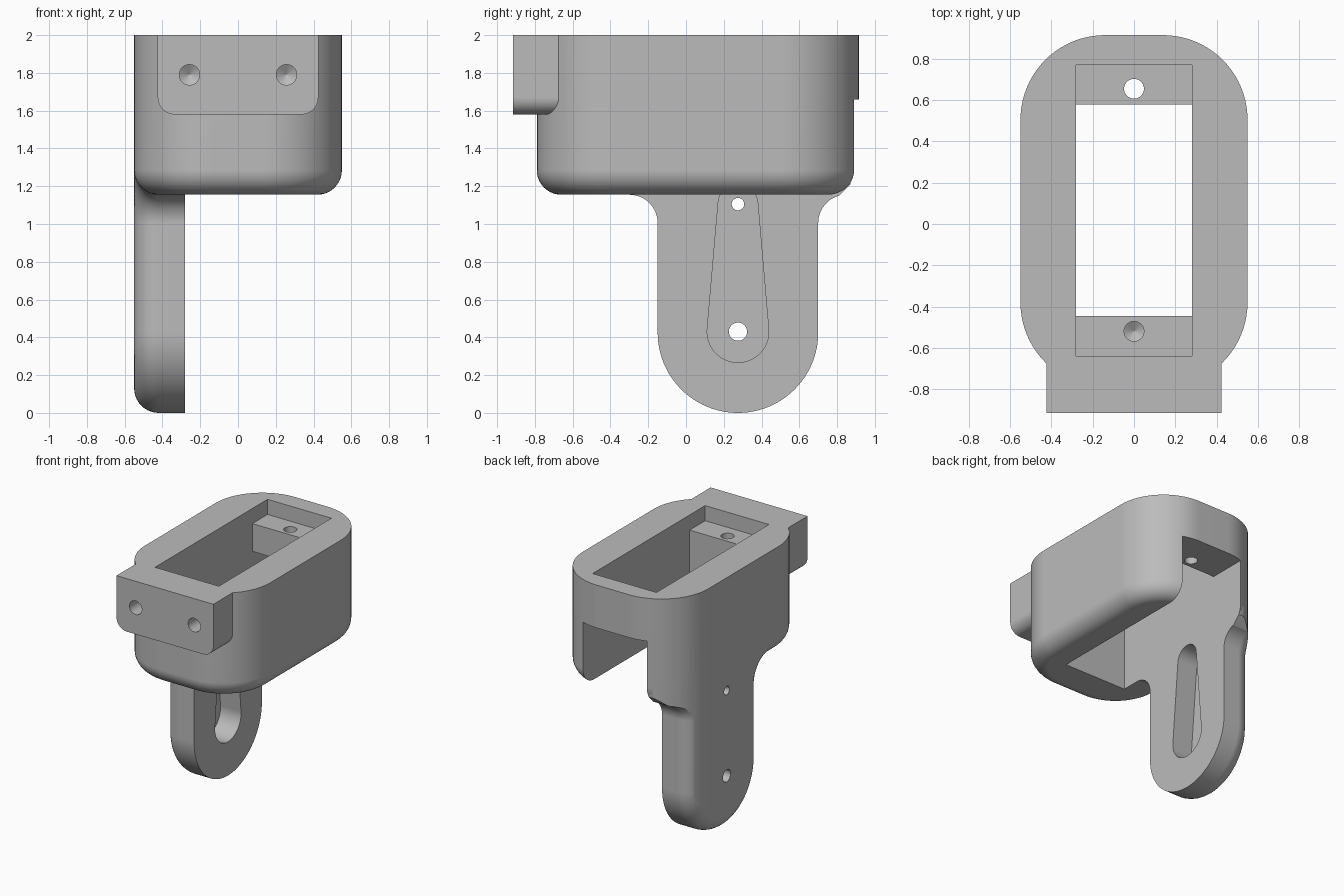
import bpy, bmesh
from math import sin, cos, pi, radians
from mathutils import Vector

old = bpy.data.objects.get("Cube")
if old:
    bpy.data.objects.remove(old, do_unlink=True)

FILLET = 0.13
BOTTOM = 1.155
WALL = 0.55
POCKET = 0.28


def arc(cx, cy, r, a0, a1, n):
    """Points on an arc, angles in degrees."""
    angles = [radians(a0 + (a1 - a0) * i / n) for i in range(n + 1)]
    return [(cx + r * cos(a), cy + r * sin(a)) for a in angles]


def loft(name, sections):
    """Closed solid through matching rings of points."""
    bm = bmesh.new()
    rings = [[bm.verts.new(p) for p in s] for s in sections]
    for a, b in zip(rings, rings[1:]):
        for i in range(len(a)):
            j = (i + 1) % len(a)
            bm.faces.new((a[i], a[j], b[j], b[i]))
    bm.faces.new(rings[0])
    bm.faces.new(rings[-1])
    bmesh.ops.recalc_face_normals(bm, faces=bm.faces)
    mesh = bpy.data.meshes.new(name)
    bm.to_mesh(mesh)
    bm.free()
    obj = bpy.data.objects.new(name, mesh)
    bpy.context.collection.objects.link(obj)
    return obj


def box(name, x0, x1, y0, y1, z0, z1):
    ring = [(x0, y0), (x1, y0), (x1, y1), (x0, y1)]
    return loft(name, [[(x, y, z) for x, y in ring] for z in (z0, z1)])


def drill(name, start, direction, r, depth):
    """Drill bit with a conical tip."""
    turn = Vector(direction).to_track_quat('Z', 'Y')
    rings = []
    for radius, h in ((r, -0.05), (r, depth), (0.002, depth + r * 0.6)):
        ring = arc(0, 0, radius, 0, 352.5, 47)
        rings.append([Vector(start) + turn @ Vector((x, y, h)) for x, y in ring])
    return loft(name, rings)


def combine(target, tool, operation):
    mod = target.modifiers.new(tool.name, 'BOOLEAN')
    mod.operation, mod.object, mod.solver = operation, tool, 'EXACT'
    bpy.context.view_layer.objects.active = target
    bpy.ops.object.modifier_apply(modifier=mod.name)
    bpy.data.objects.remove(tool, do_unlink=True)


def footprint(d):
    """Rounded rectangle of the housing, inset by d."""
    r = 0.41 - d
    return (arc(0.14, 0.505, r, 0, 90, 20) + arc(-0.14, 0.505, r, 90, 180, 20)
            + arc(-0.14, -0.38, r, 180, 270, 20) + arc(0.14, -0.38, r, 270, 360, 20))


def arm_outline(d):
    """Rounded tab in (y, z) with flared root, inset by d."""
    flare = 0.15 + d
    return ([(-0.3, 1.42)] + arc(-0.3, 1.005, flare, 90, 0, 14)
            + arc(0.275, 0.425, 0.425 - d, 180, 360, 48)
            + arc(0.85, 1.005, flare, 180, 105, 14)
            + [(0.87 - d / 2, 1.21 + d * 0.6), (0.88, 1.42)])


# Fillet steps: (distance along, inset)
steps = [(FILLET * (1 - cos(t)), FILLET * (1 - sin(t)))
         for t in (pi / 2 * i / 10 for i in range(11))]

# Housing with rounded lower edge
housing = loft("servo_housing_bracket",
               [[(x, y, BOTTOM + h) for x, y in footprint(d)] for h, d in steps]
               + [[(x, y, 2) for x, y in footprint(0)]])

# Hanging arm, trimmed to the housing footprint
arm = loft("arm", [[(h - WALL, y, z) for y, z in arm_outline(d)] for h, d in steps]
           + [[(-0.25, y, z) for y, z in arm_outline(0)]])
trim = loft("arm_trim", [[(x, y, z) for x, y in footprint(0)] for z in (-0.5, 1.8)])
combine(arm, trim, 'INTERSECT')
combine(housing, arm, 'UNION')

# Front mounting block with rounded lower corners
block = ([(0.425, 2), (-0.425, 2)] + arc(-0.335, 1.67, 0.09, 180, 270, 10)
         + arc(0.335, 1.67, 0.09, 270, 360, 10))
combine(housing, loft("mounting_block",
                      [[(x, y, z) for x, z in block] for y in (-0.915, -0.55)]), 'UNION')

# Pocket, ledge recess and open back notch
combine(housing, box("recess", -POCKET, POCKET, -0.64, 0.77, 1.88, 2.2), 'DIFFERENCE')
combine(housing, box("pocket", -POCKET, POCKET, -0.445, 0.58, -0.5, 2.1), 'DIFFERENCE')
combine(housing, box("notch", -POCKET, POCKET, 0.4, 1.2, -0.4, 1.66), 'DIFFERENCE')

# Tapered slot on the inner side of the arm
slot = arc(0.275, 0.43, 0.163, 175, 365, 32) + arc(0.275, 1.105, 0.105, 5, 175, 24)
combine(housing, loft("horn_slot",
                      [[(x, y, z) for y, z in slot] for x in (-0.46, -0.2)]), 'DIFFERENCE')

# Screw holes
for z, r in ((0.43, 0.048), (1.105, 0.033)):
    combine(housing, drill("arm_hole", (-0.65, 0.275, z), (1, 0, 0), r, 0.25), 'DIFFERENCE')
for x in (-0.257, 0.257):
    combine(housing, drill("block_hole", (x, -0.915, 1.79), (0, 1, 0), 0.054, 0.2), 'DIFFERENCE')
for y, depth in ((0.655, 0.4), (-0.52, 0.25)):
    combine(housing, drill("ledge_hole", (0, y, 1.88), (0, 0, -1), 0.048, depth), 'DIFFERENCE')

# Single grey finish
grey = bpy.data.materials.new("plain_grey")
grey.use_nodes = True
colour = (0.5, 0.5, 0.5, 1)
grey.diffuse_color = colour
grey.node_tree.nodes["Principled BSDF"].inputs["Base Color"].default_value = colour
housing.data.materials.clear()
housing.data.materials.append(grey)
for face in housing.data.polygons:
    face.material_index = 0

# Smooth fillets, crisp edges
bpy.ops.object.select_all(action='DESELECT')
housing.select_set(True)
bpy.context.view_layer.objects.active = housing
bpy.ops.object.shade_smooth_by_angle(angle=radians(30))
weighted = housing.modifiers.new("weighted_normals", 'WEIGHTED_NORMAL')
weighted.keep_sharp = True
